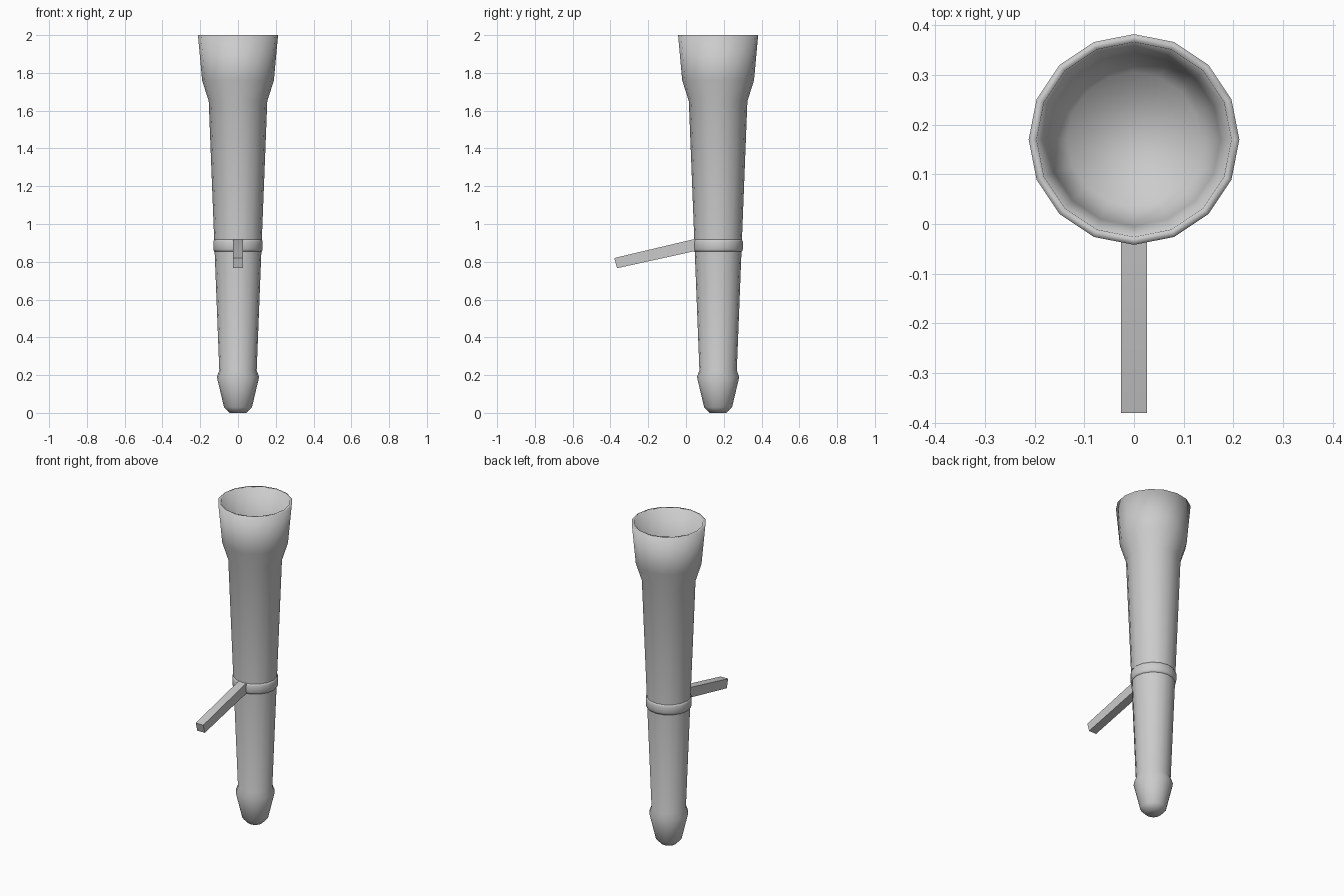
import bpy
import bmesh
from math import cos, sin, pi, radians
from mathutils import Vector

if "Cube" in bpy.data.objects:
    bpy.data.objects.remove(bpy.data.objects["Cube"], do_unlink=True)

CENTRE_Y = 0.17
SIDES = 16

grey = bpy.data.materials.new("light grey")
grey.use_nodes = True
colour = (0.6, 0.6, 0.6, 1)
grey.diffuse_color = colour
grey.node_tree.nodes["Principled BSDF"].inputs["Base Color"].default_value = colour


def finish(name, bm, angle=180):
    """Turn a bmesh into a smooth shaded object."""
    bmesh.ops.recalc_face_normals(bm, faces=bm.faces)
    mesh = bpy.data.meshes.new(name)
    bm.to_mesh(mesh)
    bm.free()
    mesh.materials.append(grey)
    obj = bpy.data.objects.new(name, mesh)
    bpy.context.collection.objects.link(obj)
    bpy.ops.object.select_all(action="DESELECT")
    obj.select_set(True)
    bpy.context.view_layer.objects.active = obj
    if angle < 180:
        bpy.ops.object.shade_smooth_by_angle(angle=radians(angle))
    else:
        bpy.ops.object.shade_smooth()
    return obj


def lathe(name, profile, closed=False, angle=180):
    """Spin (radius, height) points round the shaft axis."""
    bm = bmesh.new()
    rings = [[bm.verts.new((r * cos(2 * pi * i / SIDES),
                            CENTRE_Y + r * sin(2 * pi * i / SIDES), z))
              for i in range(SIDES)] for r, z in profile]
    pairs = list(zip(rings, rings[1:]))
    if closed:
        pairs.append((rings[-1], rings[0]))
    else:
        bm.faces.new(rings[0])
        bm.faces.new(rings[-1])
    for a, b in pairs:
        for i in range(SIDES):
            j = (i + 1) % SIDES
            bm.faces.new((a[i], a[j], b[j], b[i]))
    return finish(name, bm, angle)


# Tapered shaft with pointed foot and hollow cup
lathe("shaft_and_cup", [
    (0.045, 0), (0.074, 0.03), (0.112, 0.19), (0.099, 0.225),
    (0.155, 1.65), (0.19, 1.76), (0.212, 2.0),
    (0.196, 2.0), (0.174, 1.78), (0.135, 1.66)])

# Rounded collar round the shaft
lathe("collar", [
    (0.112, 0.853), (0.126, 0.854), (0.131, 0.866),
    (0.131, 0.906), (0.126, 0.918), (0.112, 0.919)], closed=True)

# Square arm sloping down to the front
bm = bmesh.new()
half = 0.026
ends = [[bm.verts.new(Vector((x, y, z))) for x, y, z in (
    (-half, y0, z0), (half, y0, z0), (half, y1, z1), (-half, y1, z1))]
    for y0, z0, y1, z1 in (
        (-0.365, 0.766, -0.38, 0.82),
        (0.045, 0.856, 0.035, 0.918),
        (0.08, 0.856, 0.08, 0.918))]
for a, b in zip(ends, ends[1:]):
    for i in range(4):
        j = (i + 1) % 4
        bm.faces.new((a[i], a[j], b[j], b[i]))
bm.faces.new(ends[0])
bm.faces.new(ends[-1])
finish("support_arm", bm, angle=30)
